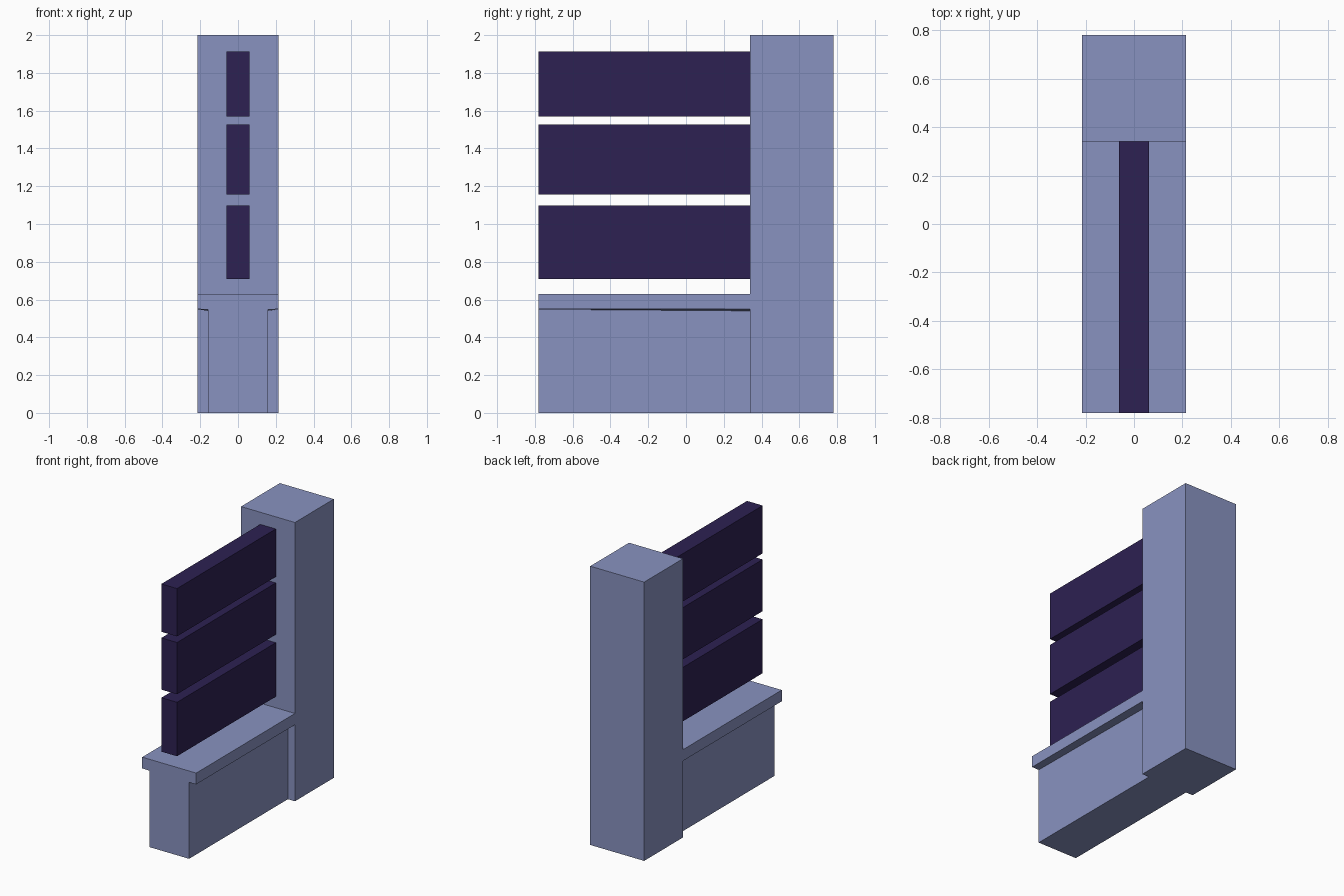
import bpy
import bmesh

cube = bpy.data.objects.get("Cube")
if cube:
    bpy.data.objects.remove(cube, do_unlink=True)


def material(name, rgb):
    mat = bpy.data.materials.new(name)
    mat.use_nodes = True
    mat.diffuse_color = (*rgb, 1)
    mat.node_tree.nodes["Principled BSDF"].inputs["Base Color"].default_value = (*rgb, 1)
    return mat


def loft(name, front, back, y0, y1, mat):
    """Solid between a front and a back (x, z) outline."""
    bm = bmesh.new()
    a = [bm.verts.new((x, y0, z)) for x, z in front]
    b = [bm.verts.new((x, y1, z)) for x, z in back]
    bm.faces.new(a)
    bm.faces.new(b[::-1])
    for i in range(len(a)):
        j = (i + 1) % len(a)
        bm.faces.new((a[i], b[i], b[j], a[j]))
    bmesh.ops.recalc_face_normals(bm, faces=bm.faces)
    mesh = bpy.data.meshes.new(name)
    bm.to_mesh(mesh)
    bm.free()
    mesh.materials.append(mat)
    obj = bpy.data.objects.new(name, mesh)
    bpy.context.collection.objects.link(obj)
    return obj


def block(name, half_width, y0, y1, z0, z1, mat):
    w = half_width
    outline = [(-w, z0), (w, z0), (w, z1), (-w, z1)]
    return loft(name, outline, outline, y0, y1, mat)


stone = material("pale blue stone", (0.25, 0.29, 0.53))
wood = material("dark purple boards", (0.026, 0.015, 0.084))

FRONT, JOIN, BACK = -0.78, 0.34, 0.78
WIDE, WALL = 0.214, 0.158

# Tall post and low wall
block("post", WIDE, JOIN, BACK, 0, 2, stone)
block("low_wall", WALL, FRONT, JOIN, 0, 0.55, stone)


# Coping, its underside dipping slightly toward the post
def coping(inner_z):
    return [(-WIDE, 0.63), (-WIDE, 0.549), (-WALL, inner_z),
            (WALL, inner_z), (WIDE, 0.549), (WIDE, 0.63)]


loft("coping", coping(0.548), coping(0.54), FRONT, JOIN, stone)

# Three fence boards
for label, z0, z1 in (("lower", 0.71, 1.097), ("middle", 1.155, 1.526), ("upper", 1.57, 1.913)):
    block(label + "_board", 0.062, FRONT, JOIN, z0, z1, wood)
